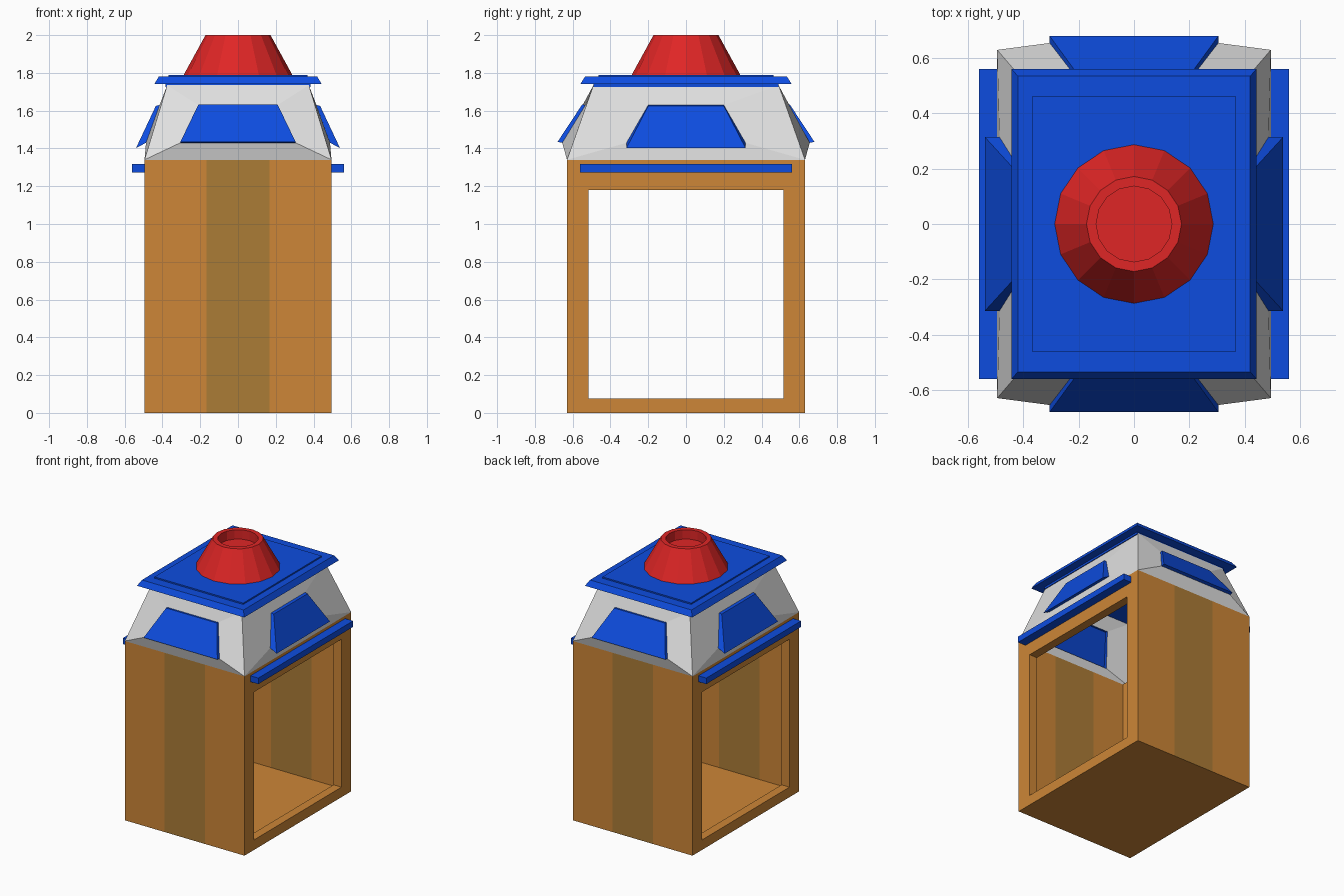
import bpy, bmesh, math

if "Cube" in bpy.data.objects:
    bpy.data.objects.remove(bpy.data.objects["Cube"])


def mat(name, rgb):
    m = bpy.data.materials.new(name)
    m.diffuse_color = (*rgb, 1)
    m.use_nodes = True
    m.node_tree.nodes["Principled BSDF"].inputs["Base Color"].default_value = m.diffuse_color
    return m


WOOD = mat("orange_wood", (0.61, 0.24, 0.038))
BAND = mat("olive_band", (0.41, 0.20, 0.037))
WHITE = mat("pale_grey", (0.74, 0.74, 0.74))
BLUE = mat("blue", (0.004, 0.073, 0.74))
RED = mat("red", (0.74, 0.019, 0.019))


def build(name, verts, faces, mats):
    """Flat shaded object with outward normals."""
    bm = bmesh.new()
    vs = [bm.verts.new(v) for v in verts]
    for f in faces:
        bm.faces.new([vs[i] for i in f])
    bmesh.ops.recalc_face_normals(bm, faces=bm.faces)
    me = bpy.data.meshes.new(name)
    bm.to_mesh(me)
    bm.free()
    for m in mats:
        me.materials.append(m)
    ob = bpy.data.objects.new(name, me)
    bpy.context.collection.objects.link(ob)
    return ob


def rect(hx, hy, z):
    return [(-hx, -hy, z), (hx, -hy, z), (hx, hy, z), (-hx, hy, z)]


def bridge(a, b, n=4):
    """Quads joining loop starting at index a to loop starting at b."""
    return [(a + i, a + (i + 1) % n, b + (i + 1) % n, b + i) for i in range(n)]


def slab(name, lo, hi, material):
    return build(name, rect(*lo) + rect(*hi),
                 bridge(0, 4) + [(3, 2, 1, 0), (4, 5, 6, 7)], [material])


X, Y, EAVE = 0.495, 0.63, 1.34

# End walls with a central painted band, joined by the floor
xs = (-X, -0.167, 0.167, X)
verts = [(x, y, z) for y, z in ((-Y, EAVE), (-Y, 0), (Y, 0), (Y, EAVE)) for x in xs]
faces = [(r * 4 + c, r * 4 + c + 1, r * 4 + c + 5, r * 4 + c + 4)
         for r in range(3) for c in range(3)]
walls = build("walls_and_floor", verts, faces, [WOOD, BAND])
for p in walls.data.polygons:
    if abs(p.center.y) > 0.5 and abs(p.center.x) < 0.1:
        p.material_index = 1

# Open frames and ledge bars on both long sides
for side, s in (("right", 1), ("left", -1)):
    verts = []
    for x in (X, X - 0.065):
        for hy, z0, z1 in ((Y, 0, EAVE), (0.515, 0.075, 1.18)):
            verts += [(s * x, -hy, z0), (s * x, hy, z0), (s * x, hy, z1), (s * x, -hy, z1)]
    build(side + "_opening_frame", verts,
          bridge(0, 4) + bridge(8, 12) + bridge(0, 8) + bridge(4, 12), [WOOD])
    bar = slab(side + "_ledge_bar", (0.0325, 0.56, 1.273), (0.0325, 0.56, 1.318), BLUE)
    bar.location.x = s * (X + 0.0325)


# Roof sides: sloping surround with an opening, and a raised blue panel over it
def roof_side(label, angle, eave, top, inner, outer):
    def turn(p):
        c, s = round(math.cos(angle)), round(math.sin(angle))
        return (p[0] * c - p[1] * s, p[0] * s + p[1] * c, p[2])

    def trapezoid(low, high):
        (w0, d0, z0), (w1, d1, z1) = low, high
        return [turn(p) for p in ((-w0, -d0, z0), (w0, -d0, z0), (w1, -d1, z1), (-w1, -d1, z1))]

    hole = trapezoid(*inner)
    ob = build(label + "_roof_surround", trapezoid(eave, top) + hole, bridge(0, 4), [WHITE])
    panel = build(label + "_roof_panel", hole + trapezoid(*outer),
                  bridge(0, 4) + [(4, 5, 6, 7)], [BLUE])
    return ob, panel


for label, angle in (("front", 0), ("back", math.pi)):
    roof_side(label, angle, (X, Y, EAVE), (0.375, 0.49, 1.735),
              ((0.305, 0.655, 1.43), (0.21, 0.532, 1.63)),
              ((0.305, 0.68, 1.435), (0.21, 0.55, 1.632)))
for label, angle in (("right", math.pi / 2), ("left", -math.pi / 2)):
    roof_side(label, angle, (Y, X, EAVE), (0.49, 0.375, 1.735),
              ((0.315, 0.487, 1.43), (0.2, 0.415, 1.63)),
              ((0.315, 0.54, 1.402), (0.2, 0.435, 1.625)))

# Stepped roof cap
slab("cap_lower_plate", (0.385, 0.49, 1.725), (0.385, 0.49, 1.742), BLUE)
slab("cap_main_plate", (0.443, 0.56, 1.74), (0.42, 0.535, 1.78), BLUE)
slab("cap_upper_plate", (0.367, 0.463, 1.779), (0.367, 0.463, 1.79), BLUE)

# Tapered chimney with a shallow recess
N = 16
profile = ((0.29, 1.785), (0.172, 2.0), (0.137, 2.0), (0.137, 1.93))
verts = [(r * math.cos(math.tau * i / N), r * math.sin(math.tau * i / N), z)
         for r, z in profile for i in range(N)]
faces = [f for k in range(3) for f in bridge(k * N, (k + 1) * N, N)]
faces += [tuple(range(N))[::-1], tuple(range(3 * N, 4 * N))]
build("chimney", verts, faces, [RED])
